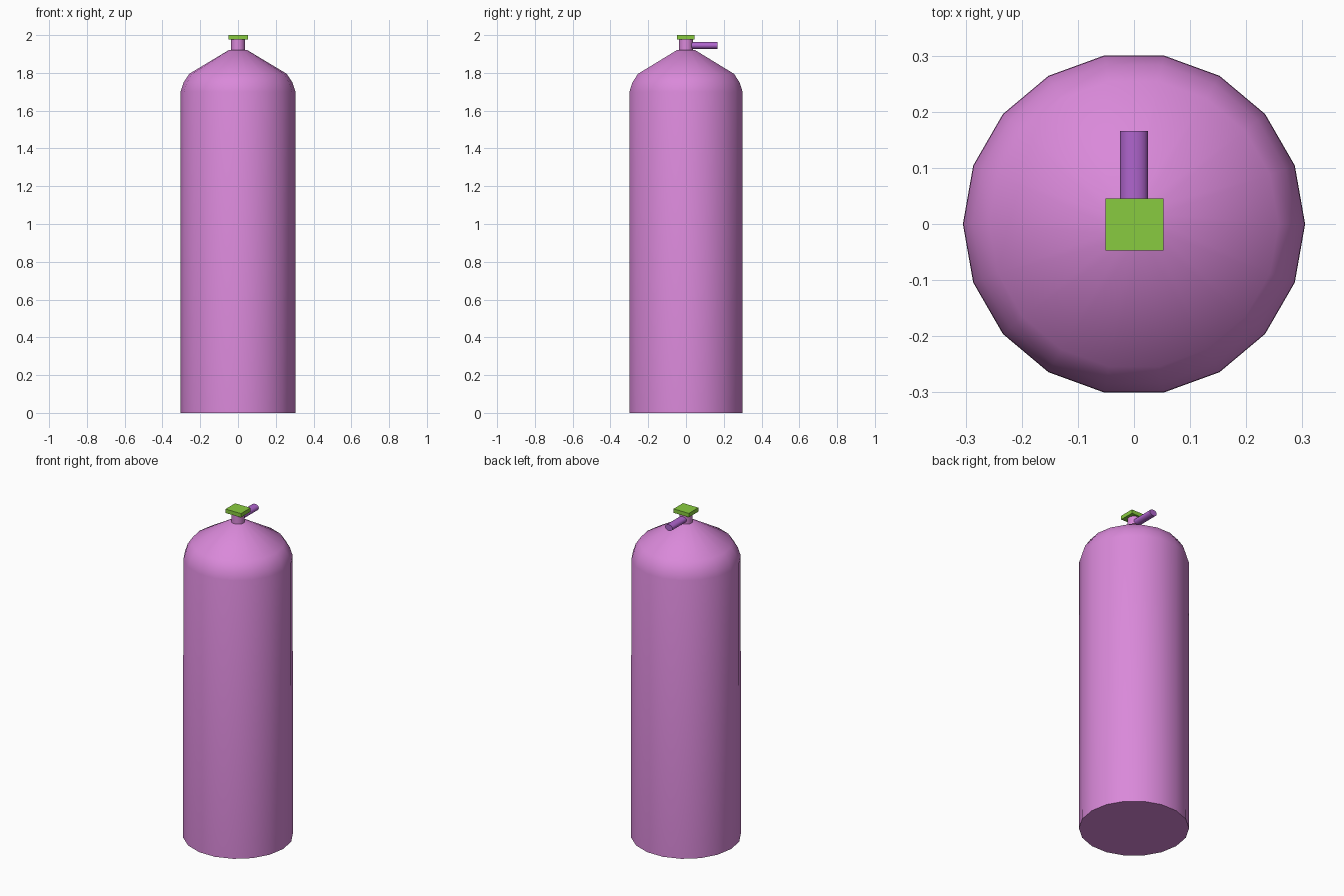
import bpy, bmesh, math
from mathutils import Matrix

if "Cube" in bpy.data.objects:
    bpy.data.objects.remove(bpy.data.objects["Cube"])


def material(name, rgb):
    m = bpy.data.materials.new(name)
    m.diffuse_color = (*rgb, 1)
    m.use_nodes = True
    m.node_tree.nodes["Principled BSDF"].inputs["Base Color"].default_value = m.diffuse_color
    return m


PINK = material("pink", (0.70, 0.25, 0.70))
PURPLE = material("purple", (0.43, 0.13, 0.61))
GREEN = material("green", (0.25, 0.60, 0.05))


def finish(name, bm, mat, smooth=None):
    bmesh.ops.recalc_face_normals(bm, faces=bm.faces)
    mesh = bpy.data.meshes.new(name)
    bm.to_mesh(mesh)
    bm.free()
    mesh.materials.append(mat)
    ob = bpy.data.objects.new(name, mesh)
    bpy.context.collection.objects.link(ob)
    if smooth:
        bpy.ops.object.select_all(action='DESELECT')
        ob.select_set(True)
        bpy.context.view_layer.objects.active = ob
        bpy.ops.object.shade_smooth_by_angle(angle=math.radians(smooth))
    return ob


def turned(name, profile, mat, sides=18):
    """Closed solid of revolution around z from (radius, height) pairs."""
    bm = bmesh.new()
    rings = [[bm.verts.new((r * math.cos(2 * math.pi * i / sides),
                            r * math.sin(2 * math.pi * i / sides), z))
              for i in range(sides)] for r, z in profile]
    for a, b in zip(rings, rings[1:]):
        for i in range(sides):
            j = (i + 1) % sides
            bm.faces.new((a[i], a[j], b[j], b[i]))
    bm.faces.new(rings[0])
    bm.faces.new(rings[-1])
    return finish(name, bm, mat, smooth=40)


# Tank body with rounded shoulder and conical top
turned("tank_body", [(0.305, 0), (0.304, 1.70), (0.288, 1.75), (0.258, 1.795),
                     (0.05, 1.92)], PINK)

# Valve neck
turned("valve_neck", [(0.037, 1.91), (0.037, 1.98)], PINK)

# Outlet pipe pointing to the back, slightly flattened
pipe = turned("outlet_pipe", [(0.025, 0), (0.025, 0.136)], PURPLE)
pipe.data.transform(Matrix.Translation((0, 0.03, 1.945))
                    @ Matrix.Diagonal((1, 1, 0.76, 1))
                    @ Matrix.Rotation(math.radians(-90), 4, 'X'))

# Square valve cap
bm = bmesh.new()
bmesh.ops.create_cube(bm, size=1, matrix=Matrix.Translation((0.001, -0.001, 1.988))
                      @ Matrix.Diagonal((0.104, 0.092, 0.024, 1)))
finish("valve_cap", bm, GREEN)
